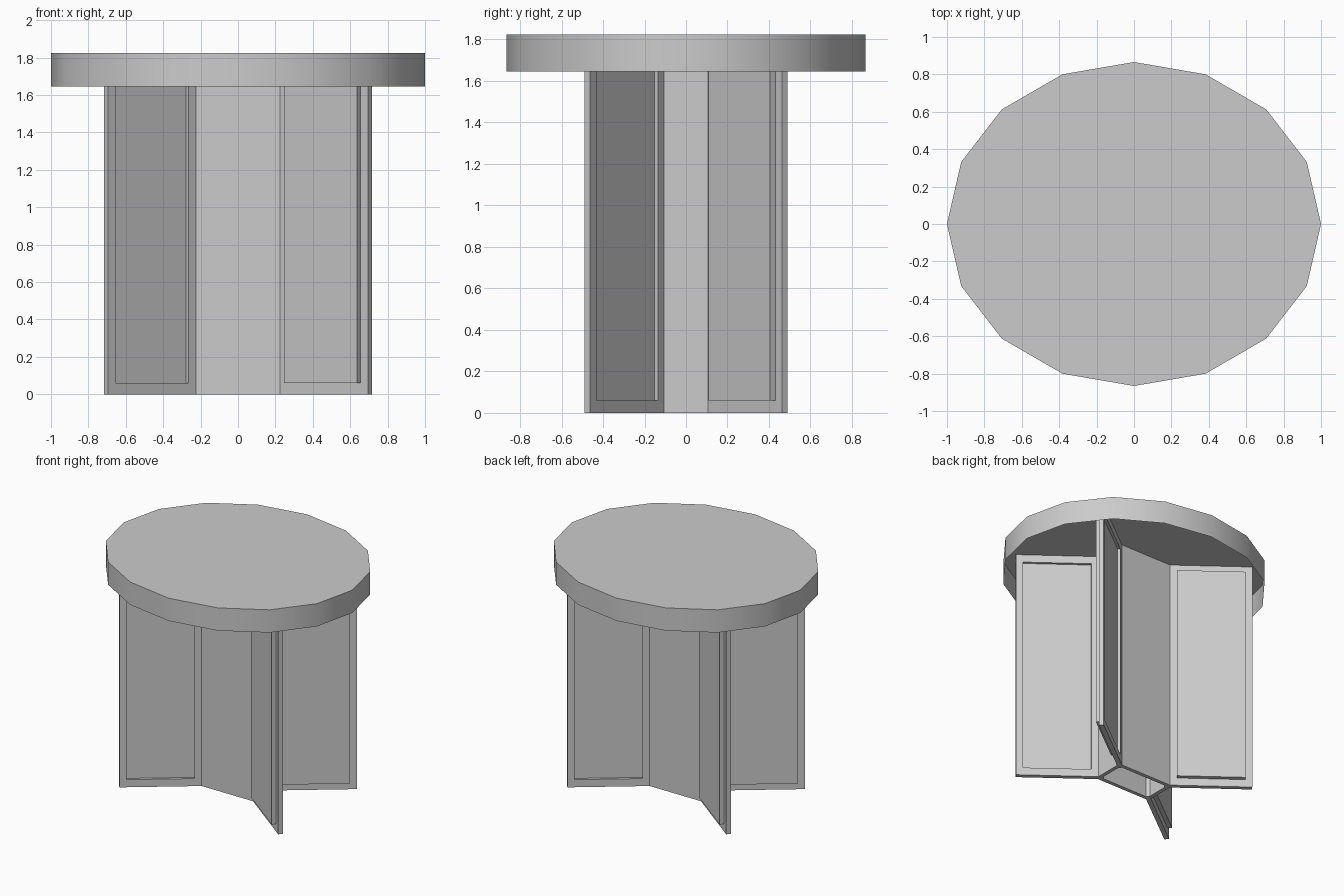
import bpy, bmesh, math
from mathutils import Vector, Matrix

if "Cube" in bpy.data.objects:
    bpy.data.objects.remove(bpy.data.objects["Cube"])

HEIGHT = 1.825      # overall height
LEG_TOP = 1.82      # legs run up inside the hollow top
RIM = 0.18          # depth of the table rim
THICK = 0.035       # thickness of a leg frame


def finish(name, bm):
    bmesh.ops.recalc_face_normals(bm, faces=bm.faces)
    mesh = bpy.data.meshes.new(name)
    bm.to_mesh(mesh)
    bm.free()
    obj = bpy.data.objects.new(name, mesh)
    bpy.context.collection.objects.link(obj)
    return obj


def ring_solid(name, outer, inner, offset, matrix=Matrix()):
    """Closed tube between two matching loops, extruded by offset."""
    bm = bmesh.new()
    off = Vector(offset)
    loops = []
    for pts, lift in ((outer, False), (outer, True), (inner, True), (inner, False)):
        loops.append([bm.verts.new(matrix @ (Vector(p) + (off if lift else Vector())))
                      for p in pts])
    n = len(outer)
    for k in range(4):
        a, b = loops[k], loops[(k + 1) % 4]
        for i in range(n):
            j = (i + 1) % n
            bm.faces.new((a[i], a[j], b[j], b[i]))
    return finish(name, bm)


def box(name, lo, hi, matrix):
    bm = bmesh.new()
    bmesh.ops.create_cube(bm, size=1)
    for v in bm.verts:
        v.co = matrix @ Vector([lo[i] + (v.co[i] + 0.5) * (hi[i] - lo[i]) for i in range(3)])
    return finish(name, bm)


def rect(u0, u1, z0, z1, n):
    return [(u0, n, z0), (u1, n, z0), (u1, n, z1), (u0, n, z1)]


# Table top: sixteen-sided oval, open underneath
bm = bmesh.new()
bmesh.ops.create_cone(bm, cap_ends=True, segments=16, radius1=1, radius2=1, depth=RIM,
                      matrix=Matrix.Translation((0, 0, HEIGHT - RIM / 2)))
bm.normal_update()
under = [f for f in bm.faces if f.normal.z < -0.9]
bmesh.ops.delete(bm, geom=under, context='FACES_ONLY')
bmesh.ops.scale(bm, vec=(1, math.sqrt(0.75), 1), verts=bm.verts)
bm.normal_update()
for f in bm.faces:
    f.smooth = abs(f.normal.z) < 0.5
for e in bm.edges:
    e.smooth = not any(abs(f.normal.z) > 0.5 for f in e.link_faces)
top = bpy.data.meshes.new("table_top")
bm.to_mesh(top)
bm.free()
bpy.context.collection.objects.link(bpy.data.objects.new("table_top", top))

# Hollow centre column with clipped corners where the legs join
outer = [(0.225, -0.133, 0), (0.246, -0.105, 0), (0.246, 0.105, 0), (0.225, 0.133, 0),
         (-0.225, 0.133, 0), (-0.246, 0.105, 0), (-0.246, -0.105, 0), (-0.225, -0.133, 0)]
inner = [(x * 0.88, y * 0.78, 0) for x, y, z in outer]
ring_solid("centre_column", outer, inner, (0, 0, LEG_TOP))

# Four framed legs, each panel raised on its clockwise side and sunk on the other
angle = math.atan2(0.357, 0.47)
length, border_u, border_z = 0.59, 0.05, 0.06
half = THICK / 2
for side, sx, sy in (("front_right", 1, -1), ("back_right", 1, 1),
                     ("back_left", -1, 1), ("front_left", -1, -1)):
    heading = math.atan2(sy * math.sin(angle), sx * math.cos(angle))
    m = (Matrix.Translation((sx * 0.2355, sy * 0.119, 0))
         @ Matrix.Rotation(heading, 4, 'Z'))
    ring_solid(side + "_leg_frame",
               rect(0, length, 0, LEG_TOP, -half),
               rect(border_u, length - border_u, border_z, LEG_TOP - border_z, -half),
               (0, THICK, 0), m)
    box(side + "_leg_panel",
        (border_u, -half - 0.033, border_z),
        (length - border_u, half - 0.02, LEG_TOP - border_z), m)
